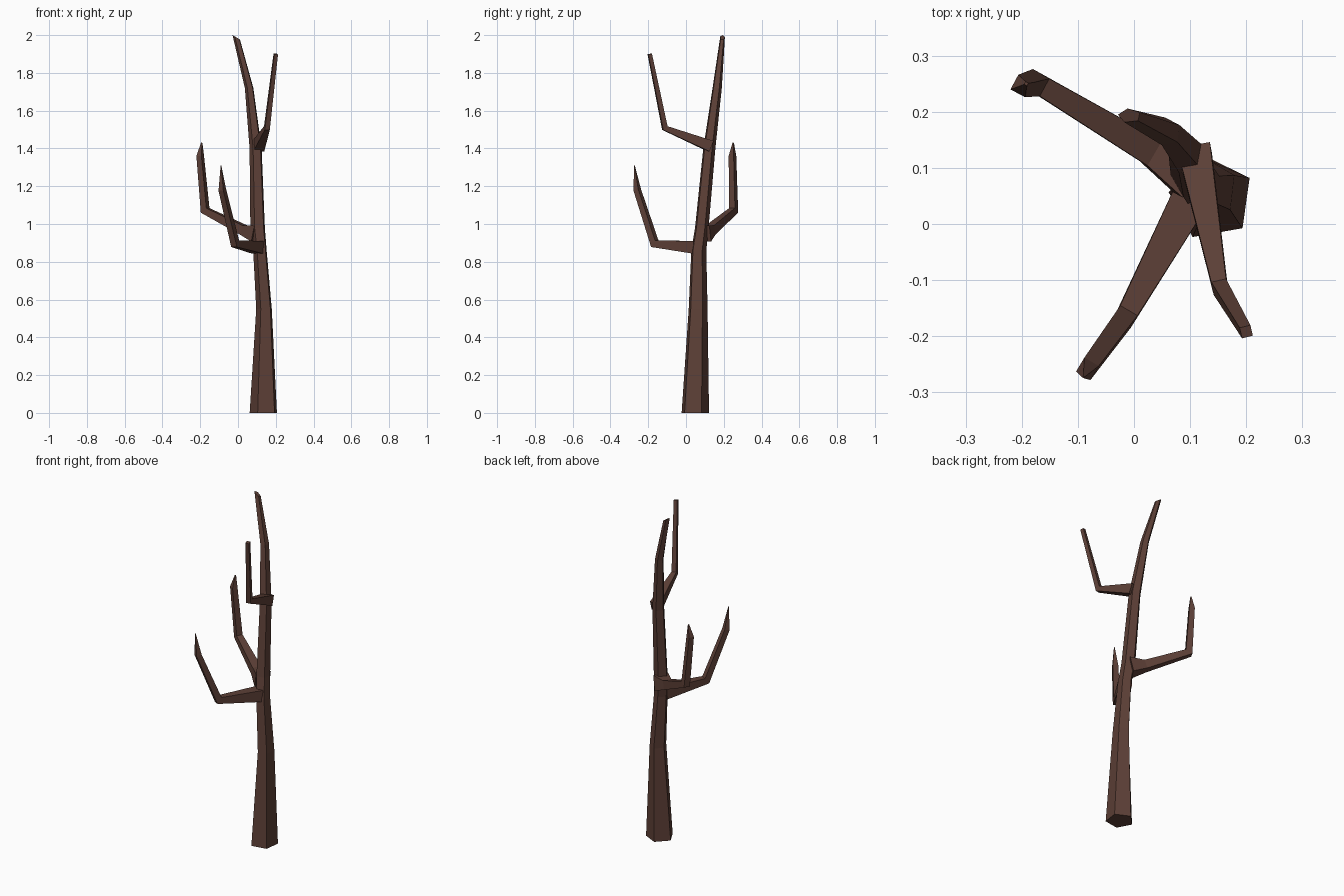
import bpy, bmesh
from math import cos, sin, radians
from mathutils import Vector

if "Cube" in bpy.data.objects:
    bpy.data.objects.remove(bpy.data.objects["Cube"])

bark = bpy.data.materials.new("bark")
bark.diffuse_color = (0.11, 0.051, 0.038, 1)
bark.use_nodes = True
bark.node_tree.nodes["Principled BSDF"].inputs["Base Color"].default_value = bark.diffuse_color


def skin(name, rings):
    """Join rings of points into a closed flat-shaded tube."""
    bm = bmesh.new()
    loops = [[bm.verts.new(p) for p in r] for r in rings]
    n = len(loops[0])
    for a, b in zip(loops, loops[1:]):
        for i in range(n):
            j = (i + 1) % n
            bm.faces.new((a[i], a[j], b[j], b[i]))
    bm.faces.new(loops[0][::-1])
    bm.faces.new(loops[-1])
    bmesh.ops.recalc_face_normals(bm, faces=bm.faces)
    me = bpy.data.meshes.new(name)
    bm.to_mesh(me)
    bm.free()
    me.materials.append(bark)
    ob = bpy.data.objects.new(name, me)
    bpy.context.collection.objects.link(ob)


def branch(name, path, sides=4):
    """Sweep a tapering section along (x, y, z, radius), mitred at bends."""
    pts = [Vector(p[:3]) for p in path]
    dirs = [(b - a).normalized() for a, b in zip(pts, pts[1:])]
    u = dirs[0].cross(Vector((0, 0, 1))).normalized()
    rings = []
    for i, p in enumerate(pts):
        d = dirs[max(i - 1, 0)]
        out = dirs[min(i, len(dirs) - 1)]
        v = d.cross(u)
        m = d + out
        ring = []
        for k in range(sides):
            t = radians(360 * (k + 0.5) / sides)
            o = (u * cos(t) + v * sin(t)) * path[i][3]
            ring.append(p + o - d * (o.dot(m) / d.dot(m)))
        rings.append(ring)
        u = d.rotation_difference(out) @ u
    skin(name, rings)


# Five-sided leaning trunk: centre x, centre y, height, radius x, radius y
trunk = [(0.138, 0.046, 0, 0.077, 0.077),
         (0.140, 0.062, 0.55, 0.044, 0.053),
         (0.118, 0.066, 0.86, 0.038, 0.042),
         (0.106, 0.082, 0.98, 0.041, 0.038),
         (0.095, 0.122, 1.40, 0.034, 0.034),
         (0.060, 0.164, 1.72, 0.024, 0.026),
         (-0.008, 0.193, 1.98, 0.021, 0.013)]
rings = [[(x + rx * cos(radians(28 + 72 * k)), y + ry * sin(radians(28 + 72 * k)), z)
          for k in range(5)] for x, y, z, rx, ry in trunk]
# Slanted tip, highest on the left
rings[-1] = [(x, y, 2.0 - 0.6 * (x + 0.029)) for x, y, z in rings[-1]]
skin("trunk", rings)

# Front left branch
branch("front_branch", [(0.105, 0.055, 0.877, 0.048), (-0.015, -0.165, 0.895, 0.025),
                        (-0.083, -0.258, 1.18, 0.021), (-0.09, -0.273, 1.31, 0.002)])
# Back left branch with a flared root
branch("left_branch", [(0.10, 0.09, 0.95, 0.062), (0.03, 0.13, 0.968, 0.036),
                       (-0.174, 0.252, 1.072, 0.025), (-0.200, 0.246, 1.36, 0.021),
                       (-0.192, 0.25, 1.43, 0.004)])
# Upper right branch
branch("upper_branch", [(0.108, 0.13, 1.412, 0.042), (0.153, -0.112, 1.508, 0.019),
                        (0.20, -0.192, 1.90, 0.014)])
